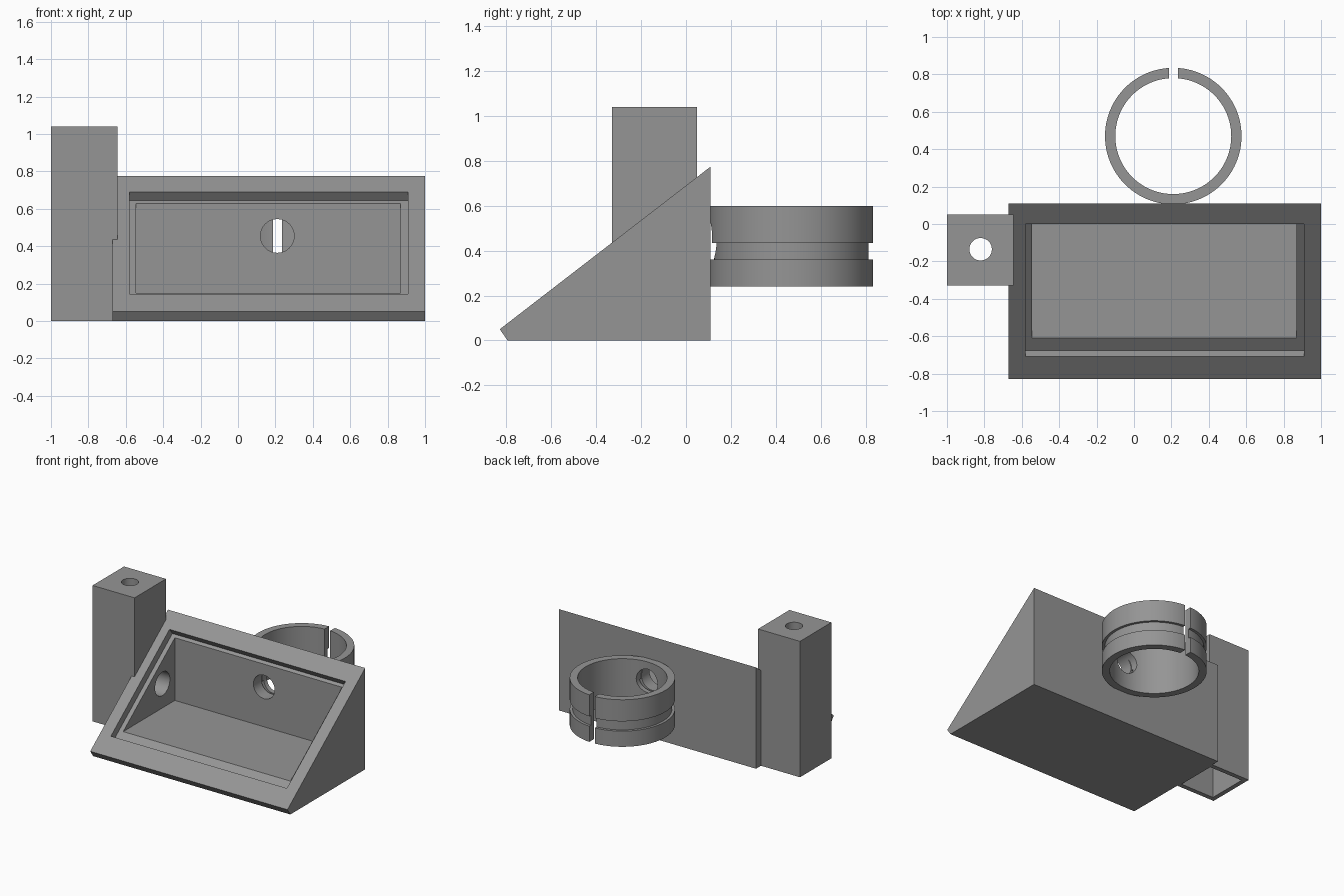
import bpy, bmesh, math
from mathutils import Matrix

if "Cube" in bpy.data.objects:
    bpy.data.objects.remove(bpy.data.objects["Cube"])

grey = bpy.data.materials.new("plain grey")
grey.diffuse_color = (0.3, 0.3, 0.3, 1)
grey.use_nodes = True
grey.node_tree.nodes["Principled BSDF"].inputs["Base Color"].default_value = grey.diffuse_color


def finish(name, bm):
    bmesh.ops.recalc_face_normals(bm, faces=bm.faces)
    me = bpy.data.meshes.new(name)
    bm.to_mesh(me)
    bm.free()
    me.materials.append(grey)
    ob = bpy.data.objects.new(name, me)
    bpy.context.collection.objects.link(ob)
    return ob


def prism(name, profile, x0, x1):
    """Side profile of (y, z) points extruded along x."""
    bm = bmesh.new()
    face = bm.faces.new([bm.verts.new((x0, y, z)) for y, z in profile])
    new = bmesh.ops.extrude_face_region(bm, geom=[face])["geom"]
    bmesh.ops.translate(bm, vec=(x1 - x0, 0, 0),
                        verts=[v for v in new if isinstance(v, bmesh.types.BMVert)])
    return finish(name, bm)


def box(name, x0, x1, y0, y1, z0, z1):
    return prism(name, [(y0, z0), (y1, z0), (y1, z1), (y0, z1)], x0, x1)


def rod(name, centre, radius, length, axis):
    rot = {"X": Matrix.Rotation(math.pi / 2, 4, "Y"),
           "Y": Matrix.Rotation(math.pi / 2, 4, "X"), "Z": Matrix()}[axis]
    bm = bmesh.new()
    bmesh.ops.create_cone(bm, cap_ends=True, segments=48, radius1=radius, radius2=radius,
                          depth=length, matrix=Matrix.Translation(centre) @ rot)
    return finish(name, bm)


def cut(ob, *cutters):
    for c in cutters:
        c.hide_render = True
        m = ob.modifiers.new("cut", "BOOLEAN")
        m.operation, m.solver, m.object = "DIFFERENCE", "EXACT", c
        bpy.context.view_layer.objects.active = ob
        bpy.ops.object.modifier_apply(modifier=m.name)


def smooth(ob):
    bpy.ops.object.select_all(action="DESELECT")
    ob.select_set(True)
    bpy.context.view_layer.objects.active = ob
    bpy.ops.object.shade_smooth_by_angle(angle=math.radians(30))


# Wedge housing with a sloped front
housing = prism("wedge_housing", [(-0.795, 0), (0.11, 0), (0.11, 0.775), (-0.83, 0.05)], -0.67, 1)

# Shallow rebate, square to the slope
rebate = prism("rebate_cutter", [(-0.675, 0.10), (0.035, 0.645), (-0.06, 0.768), (-0.77, 0.223)],
               -0.58, 0.91)
# Deep compartment with level floor and upright back
compartment = prism("compartment_cutter", [(-0.61, 0.15), (0.015, 0.15), (0.015, 0.63),
                                           (-0.046, 0.709), (-0.671, 0.229)], -0.545, 0.87)
# Cable holes through the back, the side and the post top
back_hole = rod("back_hole_cutter", (0.21, 0.1, 0.455), 0.09, 0.3, "Y")
side_hole = rod("side_hole_cutter", (-0.66, -0.135, 0.335), 0.09, 0.3, "X")
top_hole = rod("top_hole_cutter", (-0.82, -0.135, 1.0), 0.06, 0.3, "Z")
cut(housing, rebate, compartment, back_hole, side_hole)

# Hollow post, open underneath
post = box("hollow_post", -1, -0.645, -0.33, 0.05, 0, 1.04)
post_core = box("post_core_cutter", -0.965, -0.68, -0.295, 0.015, -0.1, 0.98)
cut(post, post_core, top_hole, side_hole)

# Grooved clamp ring, lathed from its wall section
section = [(0.31, 0.24), (0.365, 0.24), (0.365, 0.36), (0.345, 0.36),
           (0.345, 0.435), (0.365, 0.435), (0.365, 0.60), (0.31, 0.60)]
N = 96
bm = bmesh.new()
loops = []
for i in range(N):
    a = 2 * math.pi * i / N
    loops.append([bm.verts.new((0.21 + r * math.cos(a), 0.47 + r * math.sin(a), z))
                  for r, z in section])
for i in range(N):
    p, q = loops[i], loops[(i + 1) % N]
    for j in range(len(section)):
        k = (j + 1) % len(section)
        bm.faces.new((p[j], q[j], q[k], p[k]))
ring = finish("clamp_ring", bm)
slit = box("slit_cutter", 0.188, 0.235, 0.6, 1.0, 0.1, 0.8)
cut(ring, slit, back_hole)

for ob in (housing, post, ring):
    smooth(ob)
for ob in [o for o in bpy.data.objects if o.name.endswith("_cutter")]:
    bpy.data.objects.remove(ob)
